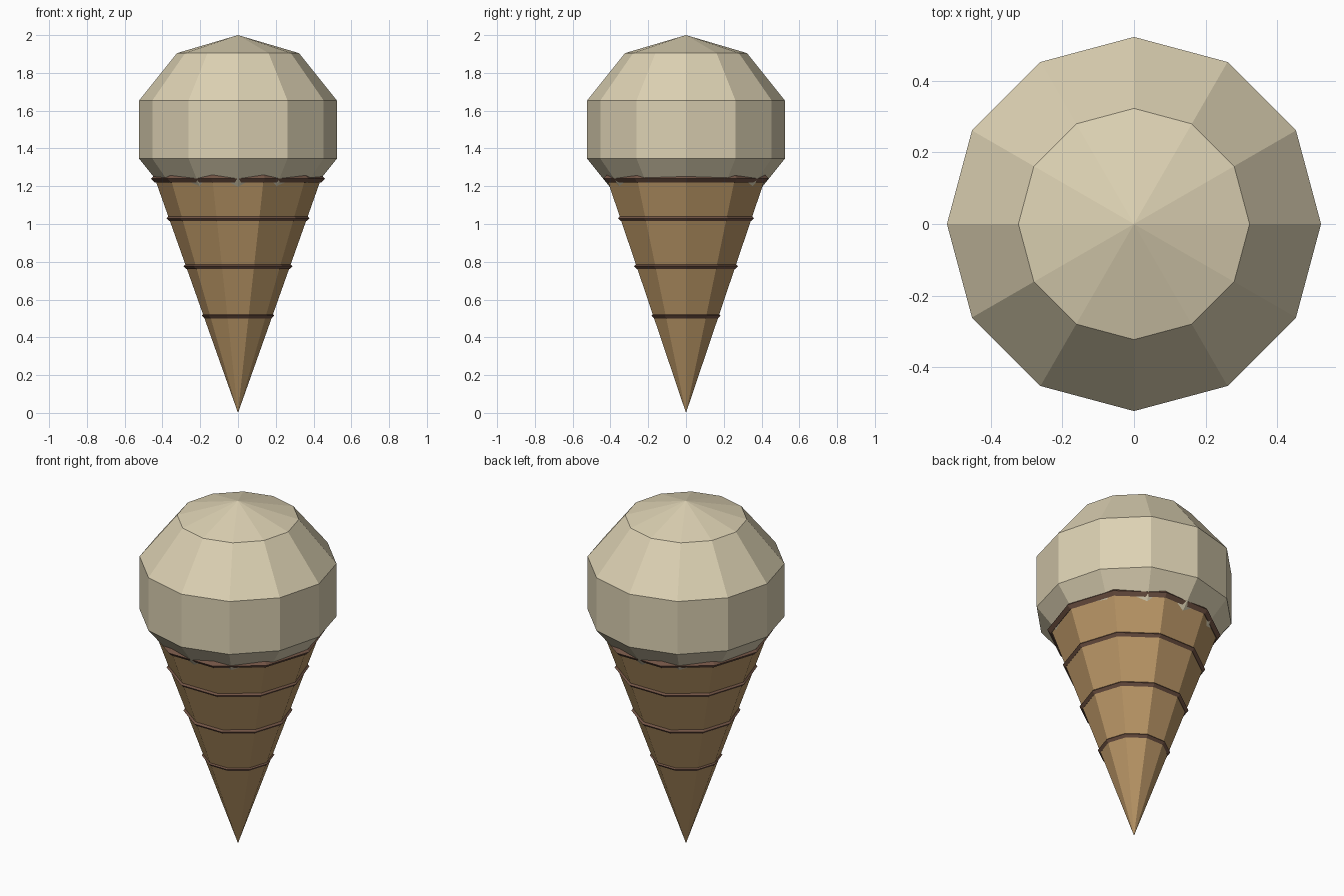
import bpy
import bmesh
import math

old = bpy.data.objects.get("Cube")
if old:
    bpy.data.objects.remove(old, do_unlink=True)


def material(name, color):
    mat = bpy.data.materials.new(name)
    mat.use_nodes = True
    mat.diffuse_color = (*color, 1)
    mat.node_tree.nodes["Principled BSDF"].inputs["Base Color"].default_value = (*color, 1)
    return mat


def lathe(name, profile, sides, mat, closed=False):
    """Spin (radius, height) points round z; closed profiles make a ring."""
    bm = bmesh.new()
    rows = []
    for r, z in profile:
        if r == 0:
            rows.append([bm.verts.new((0, 0, z))] * sides)
        else:
            turns = [2 * math.pi * i / sides for i in range(sides)]
            rows.append([bm.verts.new((r * math.cos(a), r * math.sin(a), z)) for a in turns])
    pairs = list(zip(rows, rows[1:]))
    if closed:
        pairs.append((rows[-1], rows[0]))
    for low, high in pairs:
        for i in range(sides):
            j = (i + 1) % sides
            corners = dict.fromkeys((low[i], low[j], high[j], high[i]))
            bm.faces.new(list(corners))
    bmesh.ops.recalc_face_normals(bm, faces=bm.faces)
    mesh = bpy.data.meshes.new(name)
    bm.to_mesh(mesh)
    bm.free()
    mesh.materials.append(mat)
    obj = bpy.data.objects.new(name, mesh)
    bpy.context.collection.objects.link(obj)
    return obj


cream = material("cream", (0.72, 0.64, 0.45))
wafer = material("wafer brown", (0.48, 0.30, 0.13))
chocolate = material("dark brown", (0.17, 0.09, 0.06))

# Scoop: slightly flattened low-poly ball
bands = 5
ball = [(0.55 * math.sin(math.pi * k / bands), 1.5 - 0.5 * math.cos(math.pi * k / bands))
        for k in range(1, bands)]
lathe("scoop", [(0, 1.0)] + ball + [(0, 2.0)], 12, cream)

# Wafer cone with a flat top
lathe("cone", [(0, 0), (0.44, 1.24), (0, 1.24)], 10, wafer)

# Raised rings with a diamond cross-section
rings = [("rim", 1.24, 0.44, 0.02), ("upper_ring", 1.03, 0.363, 0.015),
         ("middle_ring", 0.777, 0.274, 0.015), ("lower_ring", 0.515, 0.178, 0.014)]
for name, z, r, t in rings:
    lathe(name, [(r + t, z), (r, z + t), (r - t, z), (r, z - t)], 10, chocolate, closed=True)
